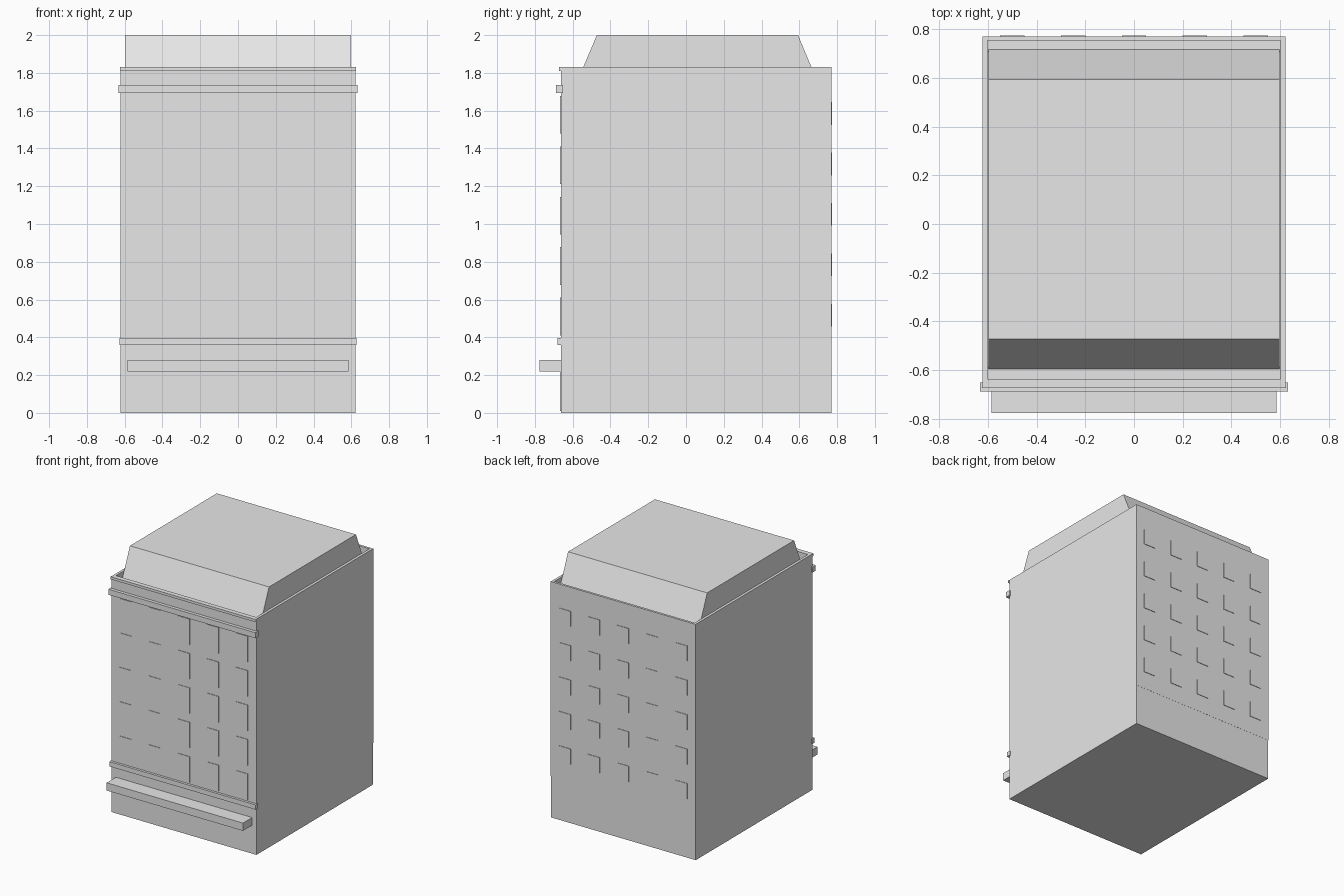
import bpy
import bmesh

if "Cube" in bpy.data.objects:
    bpy.data.objects.remove(bpy.data.objects["Cube"], do_unlink=True)

GREY = (0.8, 0.8, 0.8, 1.0)
grey = bpy.data.materials.new("light_grey")
grey.use_nodes = True
grey.diffuse_color = GREY
grey.node_tree.nodes["Principled BSDF"].inputs["Base Color"].default_value = GREY


def finish(name, bm):
    mesh = bpy.data.meshes.new(name)
    bm.normal_update()
    bm.to_mesh(mesh)
    bm.free()
    mesh.materials.append(grey)
    obj = bpy.data.objects.new(name, mesh)
    bpy.context.collection.objects.link(obj)
    return obj


def add_box(bm, xs, ys, zs):
    verts = bmesh.ops.create_cube(bm, size=1)["verts"]
    for v in verts:
        v.co = [r[0] if c < 0 else r[1] for c, r in zip(v.co, (xs, ys, zs))]


def box(name, half_width, ys, zs):
    bm = bmesh.new()
    add_box(bm, (-half_width, half_width), ys, zs)
    return finish(name, bm)


# Main block
W, FRONT, BACK = 0.622, -0.662, 0.77
DECK, TOP = 1.71, 1.83
box("ground_floor", W, (FRONT, BACK - 0.001), (0, 0.32))
box("upper_floors", W, (FRONT, BACK), (0.32, DECK))

# Parapet around the roof deck
bm = bmesh.new()
inner_x, inner_front, inner_back = 0.602, -0.636, 0.752
add_box(bm, (-W, W), (FRONT, inner_front), (DECK, TOP))
add_box(bm, (-W, W), (inner_back, BACK), (DECK, TOP))
for xs in ((-W, -inner_x), (inner_x, W)):
    add_box(bm, xs, (inner_front, inner_back), (DECK, TOP))
finish("parapet", bm)

# Roof with sloped front and back, straight sides
bm = bmesh.new()
profile = [(-0.595, DECK), (0.715, DECK), (0.593, 2.0), (-0.472, 2.0)]
face = bm.faces.new([bm.verts.new((-0.597, y, z)) for y, z in profile])
side = bmesh.ops.extrude_face_region(bm, geom=[face])["geom"]
for v in side:
    if isinstance(v, bmesh.types.BMVert):
        v.co.x = 0.597
bmesh.ops.recalc_face_normals(bm, faces=bm.faces)
finish("sloped_roof", bm)

# Front mouldings and shop canopy
box("parapet_lip", 0.624, (-0.673, FRONT), (1.81, TOP))
box("upper_cornice", 0.632, (-0.687, -0.65), (1.693, 1.736))
box("lower_cornice", 0.628, (-0.681, -0.65), (0.36, 0.397))
box("canopy", 0.585, (-0.775, -0.65), (0.22, 0.28))
box("shopfront", 0.585, (FRONT - 0.004, FRONT), (0.01, 0.22))


# Window grids
def window_grid(name, ys, first_z, height):
    bm = bmesh.new()
    for row in range(5):
        z = first_z + row * 0.267
        for col in range(-2, 3):
            x = col * 0.25
            add_box(bm, (x - 0.05, x + 0.05), ys, (z, z + height))
    finish(name, bm)


window_grid("front_windows", (FRONT - 0.004, FRONT), 0.41, 0.2)
window_grid("back_windows", (BACK, BACK + 0.004), 0.457, 0.12)
